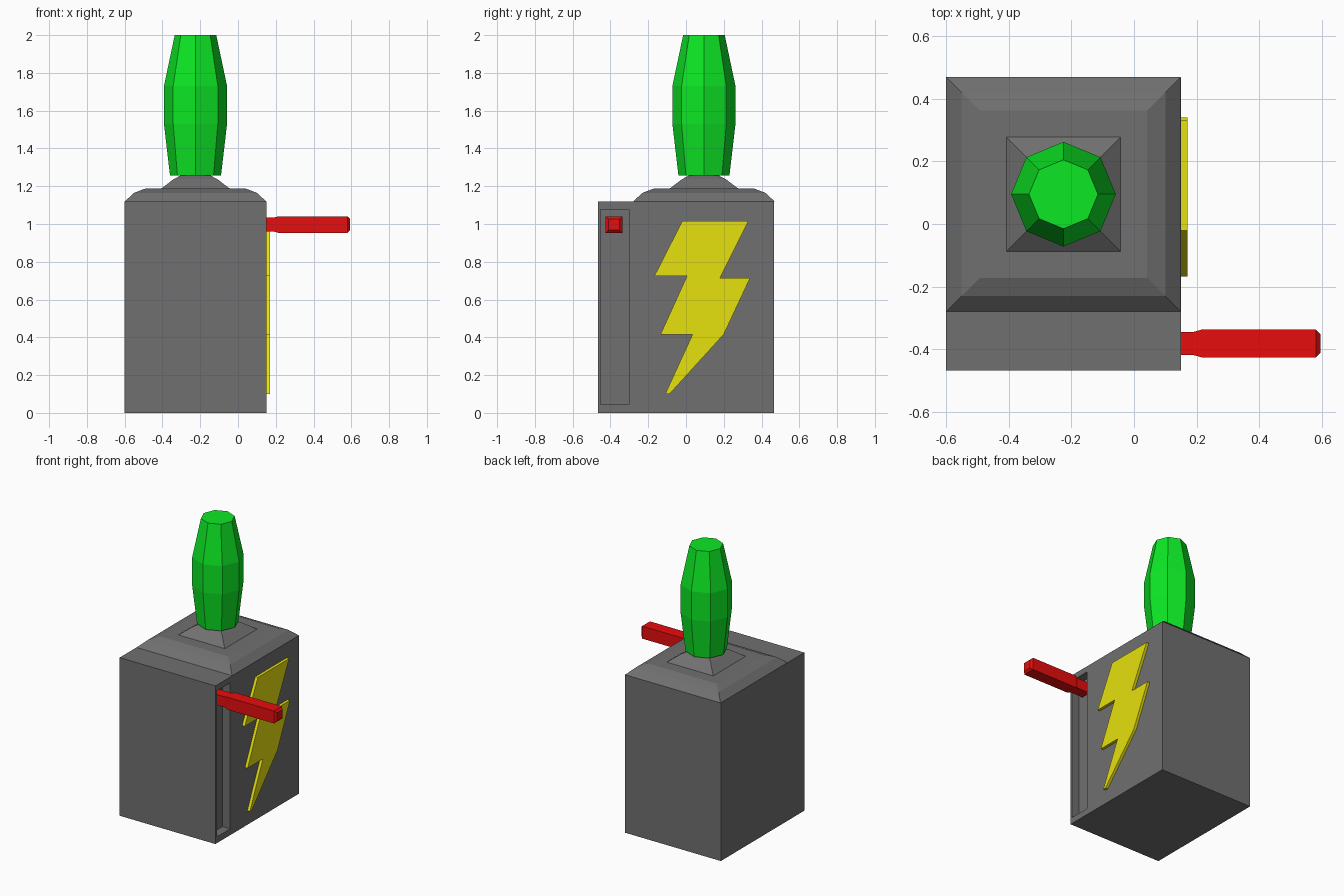
import bpy, bmesh, math

if "Cube" in bpy.data.objects:
    bpy.data.objects.remove(bpy.data.objects["Cube"])


def material(name, rgb):
    m = bpy.data.materials.new(name)
    m.diffuse_color = (*rgb, 1)
    m.use_nodes = True
    m.node_tree.nodes["Principled BSDF"].inputs["Base Color"].default_value = m.diffuse_color
    return m


GREY = material("casing_grey", (0.162, 0.162, 0.162))
RED = material("lever_red", (0.8, 0.004, 0.004))
GREEN = material("handle_green", (0.004, 0.8, 0.018))
YELLOW = material("bolt_yellow", (0.8, 0.75, 0.004))


def finish(name, bm, mat):
    bmesh.ops.recalc_face_normals(bm, faces=bm.faces)
    me = bpy.data.meshes.new(name)
    bm.to_mesh(me)
    bm.free()
    me.materials.append(mat)
    ob = bpy.data.objects.new(name, me)
    bpy.context.collection.objects.link(ob)
    return ob


def loft(name, rings, mat):
    """Skin a list of closed rings and cap both ends."""
    bm = bmesh.new()
    vs = [[bm.verts.new(p) for p in ring] for ring in rings]
    n = len(vs[0])
    for a, b in zip(vs, vs[1:]):
        for i in range(n):
            j = (i + 1) % n
            bm.faces.new((a[i], a[j], b[j], b[i]))
    bm.faces.new(vs[0][::-1])
    bm.faces.new(vs[-1])
    return finish(name, bm, mat)


def box(name, x0, x1, y0, y1, z0, z1, mat):
    return loft(name, [[(x0, y0, z), (x1, y0, z), (x1, y1, z), (x0, y1, z)]
                       for z in (z0, z1)], mat)


CX, CY = -0.225, 0.095


def ring_z(r, z, n, turn=0.0):
    return [(CX + r * math.cos(turn + math.tau * i / n),
             CY + r * math.sin(turn + math.tau * i / n), z) for i in range(n)]


def square_z(h, z):
    return ring_z(h * math.sqrt(2), z, 4, math.pi / 4)


# Casing with the recessed lever slot
casing = box("casing", -0.6, 0.15, -0.467, 0.467, 0, 1.12, GREY)
cutter = box("slot_cutter", 0.09, 0.3, -0.452, -0.302, 0.045, 1.078, GREY)
cutter.hide_render = True
mod = casing.modifiers.new("slot", "BOOLEAN")
mod.operation = "DIFFERENCE"
mod.solver = "EXACT"
mod.object = cutter
bpy.context.view_layer.objects.active = casing
bpy.ops.object.modifier_apply(modifier=mod.name)
bpy.data.objects.remove(cutter)

# Stepped lid and the flared pedestal
loft("lid", [square_z(h, z) for h, z in
             ((0.374, 1.12), (0.325, 1.165), (0.267, 1.187))], GREY)
loft("pedestal", [square_z(h, z) for h, z in
                  ((0.182, 1.187), (0.115, 1.238), (0.08, 1.256))], GREY)

# Eight-sided handle
loft("handle", [ring_z(r, z, 8) for r, z in
                ((0.135, 1.256), (0.167, 1.53), (0.167, 1.73), (0.11, 2.0))], GREEN)

# Lever: square bar lofted along x
LY, LZ = -0.381, 0.997
loft("lever", [[(x, LY + a * h, LZ + b * h)
                for a, b in ((-1, -1), (1, -1), (1, 1), (-1, 1))]
               for x, h in ((0.09, 0.037), (0.19, 0.037), (0.215, 0.044),
                            (0.58, 0.044), (0.594, 0.03))], RED)

# Lightning bolt plate
bolt = [(-0.02, 1.015), (-0.168, 0.724), (0.005, 0.724), (-0.135, 0.416),
        (0.035, 0.416), (-0.11, 0.1), (-0.087, 0.1), (0.2, 0.416),
        (0.34, 0.715), (0.18, 0.715), (0.33, 1.015)]
loft("lightning_bolt", [[(x, y, z) for y, z in bolt] for x in (0.15, 0.17)], YELLOW)
